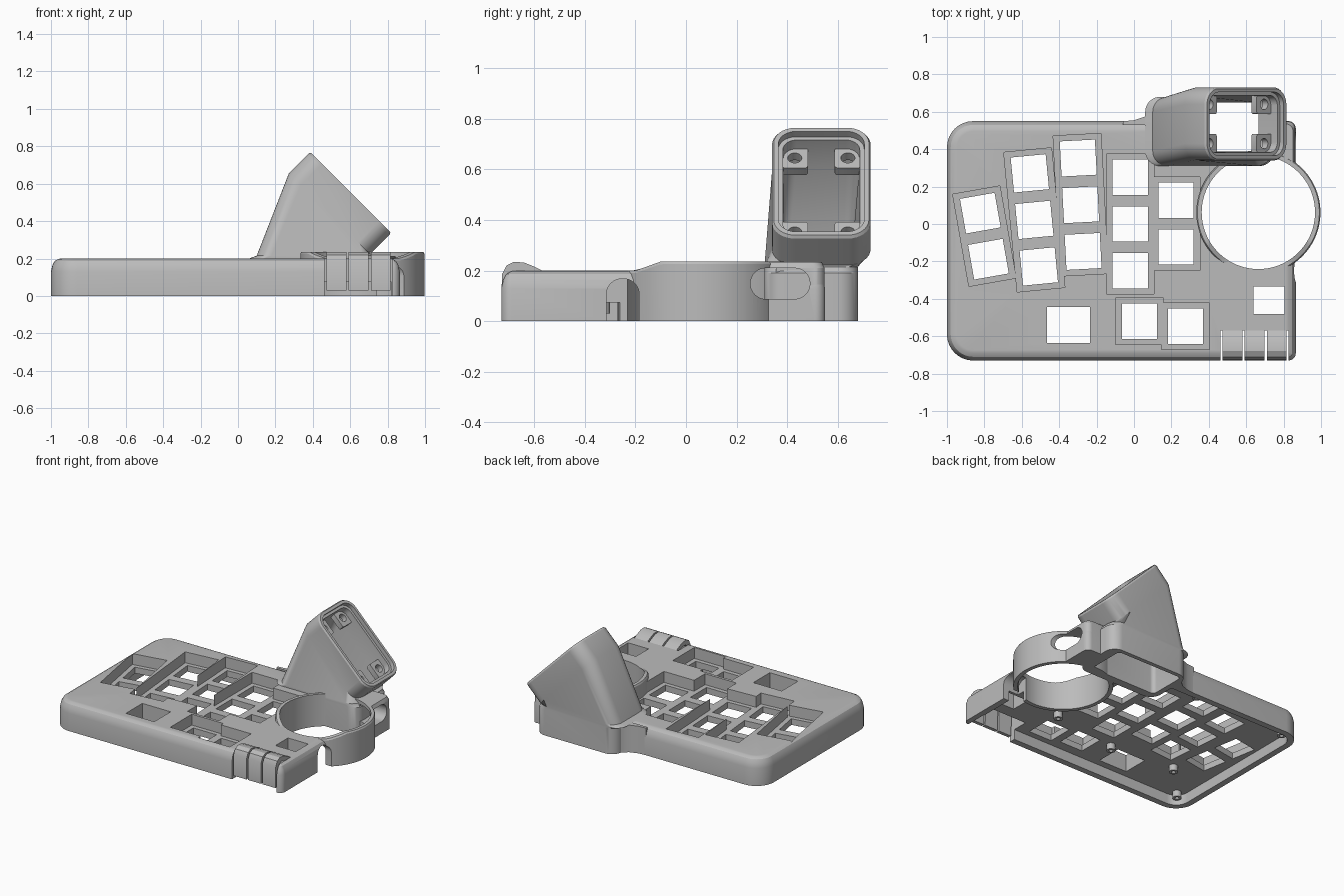
import bpy, bmesh, math
from mathutils import Vector, Matrix

cube = bpy.data.objects.get("Cube")
if cube:
    bpy.data.objects.remove(cube, do_unlink=True)

grey = bpy.data.materials.new("matte grey")
grey.use_nodes = True
COLOUR = (0.5, 0.5, 0.5, 1)
grey.diffuse_color = COLOUR
grey.node_tree.nodes["Principled BSDF"].inputs["Base Color"].default_value = COLOUR
parts = []


def loft(name, rings, closed=False, keep=True):
    """Skin a list of equal point rings, capped or joined end to end."""
    bm = bmesh.new()
    rows = [[bm.verts.new(p) for p in ring] for ring in rings]
    n = len(rows[0])
    pairs = list(zip(rows, rows[1:]))
    if closed:
        pairs.append((rows[-1], rows[0]))
    else:
        bm.faces.new(rows[0])
        bm.faces.new(rows[-1])
    for a, b in pairs:
        for i in range(n):
            j = (i + 1) % n
            bm.faces.new((a[i], a[j], b[j], b[i]))
    bmesh.ops.recalc_face_normals(bm, faces=bm.faces)
    mesh = bpy.data.meshes.new(name)
    bm.to_mesh(mesh)
    bm.free()
    mesh.materials.append(grey)
    ob = bpy.data.objects.new(name, mesh)
    bpy.context.collection.objects.link(ob)
    if keep:
        parts.append(ob)
    return ob


def outline(x0, x1, y0, y1, r_left, r_right, n=8):
    """Rectangle with separate corner radii on its left and right ends."""
    pts = []
    for k, (sx, sy) in enumerate(((1, 1), (-1, 1), (-1, -1), (1, -1))):
        r = r_right if sx > 0 else r_left
        cx = x1 - r if sx > 0 else x0 + r
        cy = y1 - r if sy > 0 else y0 + r
        for i in range(n + 1):
            a = (k + i / n) * math.pi / 2
            pts.append((cx + r * math.cos(a), cy + r * math.sin(a)))
    return pts


def at_z(pts, z):
    return [(x, y, z) for x, y in pts]


def prism(name, pts, z0, z1, keep=True):
    return loft(name, [at_z(pts, z0), at_z(pts, z1)], keep=keep)


def box(x0, x1, y0, y1, z0, z1, name="cutter", keep=False):
    return prism(name, [(x0, y0), (x1, y0), (x1, y1), (x0, y1)], z0, z1, keep)


def circle(cx, cy, r, n=64):
    return [(cx + r * math.cos(2 * math.pi * i / n),
             cy + r * math.sin(2 * math.pi * i / n)) for i in range(n)]


def cut(ob, cutters):
    """Subtract each cutter in turn and bake the result."""
    for c in cutters:
        mod = ob.modifiers.new("cut", "BOOLEAN")
        mod.operation, mod.solver, mod.object = "DIFFERENCE", "EXACT", c
        deps = bpy.context.evaluated_depsgraph_get()
        baked = bpy.data.meshes.new_from_object(ob.evaluated_get(deps))
        ob.modifiers.clear()
        ob.data = baked


def discard(cutters):
    for c in cutters:
        bpy.data.objects.remove(c, do_unlink=True)


# Case: rounded slab with softened top edge
def case_outline(d):
    return outline(-1 + d, 0.865 - d, -0.73 + d, 0.55 - d, 0.14 - d, max(0.04 - d, 0.004))


levels = ((0, 0), (0, 0.13), (0.008, 0.165), (0.02, 0.187), (0.04, 0.198), (0.055, 0.2))
case = loft("case", [at_z(case_outline(d), z) for d, z in levels])

# Key columns: centre x, centre y, tilt, key count
COLUMNS = [(-0.80, -0.065, 10, 2), (-0.533, 0.022, 5.5, 3), (-0.285, 0.103, 3, 3),
           (-0.02, 0, 0, 3), (0.225, 0.002, 0, 2), (0.03, -0.52, 0, 1), (0.275, -0.547, 0, 1)]
PITCH, HOLE, FLOOR, UNDER = 0.25, 0.188, 0.12, 0.075
tools = [prism("cutter", case_outline(0.045), -0.2, UNDER, False)]
for cx, cy, tilt, count in COLUMNS:
    place = Matrix.Translation((cx, cy, 0)) @ Matrix.Rotation(math.radians(tilt), 4, "Z")
    h, w, q = count * PITCH / 2, PITCH / 2 + 0.003, HOLE / 2
    column = [box(-w, w, -h, h, FLOOR, 0.4)]
    for i in range(count):
        y = (i - (count - 1) / 2) * PITCH
        column.append(box(-q, q, y - q, y + q, -0.3, 0.4))
    for c in column:
        c.data.transform(place)
    tools += column

# Controller windows and clip opening
tools += [box(-0.465, -0.235, -0.635, -0.445, -0.3, 0.4),
          box(0.64, 0.805, -0.48, -0.335, -0.3, 0.4),
          box(0.462, 0.825, -0.9, -0.57, -0.3, 0.4)]

# Shared cutters: ball socket, tower shaft, cable arch, side slot
BALL = (0.665, 0.062)
socket = prism("cutter", circle(*BALL, 0.31), -0.3, 0.5, False)
shaft = box(0.13, 0.69, 0.34, 0.66, -0.3, 0.5)


def side_cutter(y0, y1, z0, z1, r):
    pts = outline(y0, y1, z0, z1, r, r)
    return loft("cutter", [[(x, y, z) for y, z in pts] for x in (0.74, 1.2)], keep=False)


arch = side_cutter(-0.315, -0.185, -0.2, 0.168, 0.062)
slot = side_cutter(0.255, 0.49, 0.088, 0.21, 0.06)
shared = [socket, shaft, arch, slot]
cut(case, tools + shared)
discard(tools)

# Raised deck behind the ball
deck_levels = ((0, 0), (0, 0.21), (0.012, 0.235))
deck = loft("rear_deck", [at_z(outline(0.46 + d, 0.862 - d, 0.25 + d, 0.548 - d, 0.02, 0.04), z)
                          for d, z in deck_levels])
cut(deck, shared)


# Ball ring, sloping down to the case at the front
def ring_top(y):
    return 0.2 + 0.036 * min(1, max(0, (y + 0.2) / 0.1))


outer, inner = circle(*BALL, 0.332, 96), circle(*BALL, 0.303, 96)
lip = circle(*BALL, 0.326, 96)
ring = loft("ball_ring", [at_z(outer, 0), [(x, y, ring_top(y) - 0.01) for x, y in outer],
                          [(x, y, ring_top(y)) for x, y in lip],
                          [(x, y, ring_top(y)) for x, y in inner], at_z(inner, 0)], closed=True)
cut(ring, [arch, slot])
discard(shared)

# Tower: tilted mouth lofted down to an upright foot
S = math.sqrt(0.5)
MOUTH = Vector((0.6025, 0.535, 0.5525))
U, V, N = Vector((-S, 0, S)), Vector((0, 1, 0)), Vector((S, 0, S))


def mouth(depth, hu, hv, r):
    return [MOUTH + U * a + V * b - N * depth for a, b in outline(-hu, hu, -hv, hv, r, r)]


def foot(z, x0, x1, y0, y1, r):
    pts = outline(-x1, -x0, y0, y1, r, r)
    return [(-a, b, z) for a, b in pts]


loft("tower", [
    foot(0, 0.1, 0.75, 0.31, 0.68, 0.08), foot(0.19, 0.1, 0.75, 0.31, 0.68, 0.08),
    foot(0.2, 0.06, 0.74, 0.31, 0.68, 0.08), foot(0.215, 0.1, 0.735, 0.31, 0.68, 0.08),
    mouth(0.16, 0.307, 0.195, 0.09), mouth(0.012, 0.307, 0.195, 0.09),
    mouth(0, 0.3, 0.188, 0.085), mouth(0, 0.28, 0.17, 0.07),
    mouth(0.03, 0.28, 0.17, 0.07), mouth(0.03, 0.262, 0.152, 0.055),
    mouth(0.16, 0.25, 0.148, 0.05), foot(0.2, 0.14, 0.675, 0.37, 0.65, 0.03),
    foot(0, 0.14, 0.675, 0.37, 0.65, 0.03)], closed=True)

# Screw bosses inside the mouth
for su in (-1, 1):
    for sv in (-1, 1):
        u, v = 0.207 * su, 0.105 * sv

        def shifted(pts, depth):
            return [MOUTH + U * (u + a) + V * (v + b) - N * depth for a, b in pts]

        block = outline(-0.056, 0.056, -0.052, 0.052, 0.012, 0.012, 3)
        boss = loft("tower_screw_boss", [shifted(block, d) for d in (0.075, 0.115)])
        hole = loft("cutter", [shifted(circle(0, 0, 0.028, 24), d) for d in (0.02, 0.2)], keep=False)
        cut(boss, [hole])
        discard([hole])

# Curved fillet joining the tower foot to the back wall
prism("tower_fillet", [(-0.06, 0.53), (-0.06, 0.549), (0, 0.555), (0.06, 0.575),
                       (0.1, 0.61), (0.13, 0.655), (0.13, 0.53)], 0, 0.199)

# Three spring clips at the front
clip = [(-0.565, 0.198), (-0.6, 0.216), (-0.64, 0.232), (-0.68, 0.235), (-0.71, 0.22),
        (-0.728, 0.185), (-0.73, 0.03), (-0.705, 0.03), (-0.7, 0.175), (-0.67, 0.2),
        (-0.64, 0.2), (-0.565, 0.165)]
for i in range(3):
    x = 0.474 + 0.118 * i
    loft("spring_clip", [[(px, y, z) for y, z in clip] for px in (x, x + 0.106)])

# Screw posts under the case
for x, y in ((-0.9, -0.63), (-0.9, 0.45), (-0.16, -0.43), (-0.15, 0.47), (0.38, -0.33), (-0.66, -0.38)):
    loft("screw_post", [at_z(circle(x, y, 0.03, 20), 0.03), at_z(circle(x, y, 0.03, 20), 0.08),
                        at_z(circle(x, y, 0.014, 20), 0.08), at_z(circle(x, y, 0.014, 20), 0.03)],
         closed=True)

# Smooth the curved surfaces, keep the edges crisp
bpy.ops.object.select_all(action="DESELECT")
for ob in parts:
    ob.select_set(True)
bpy.context.view_layer.objects.active = case
bpy.ops.object.shade_smooth_by_angle(angle=math.radians(28))
